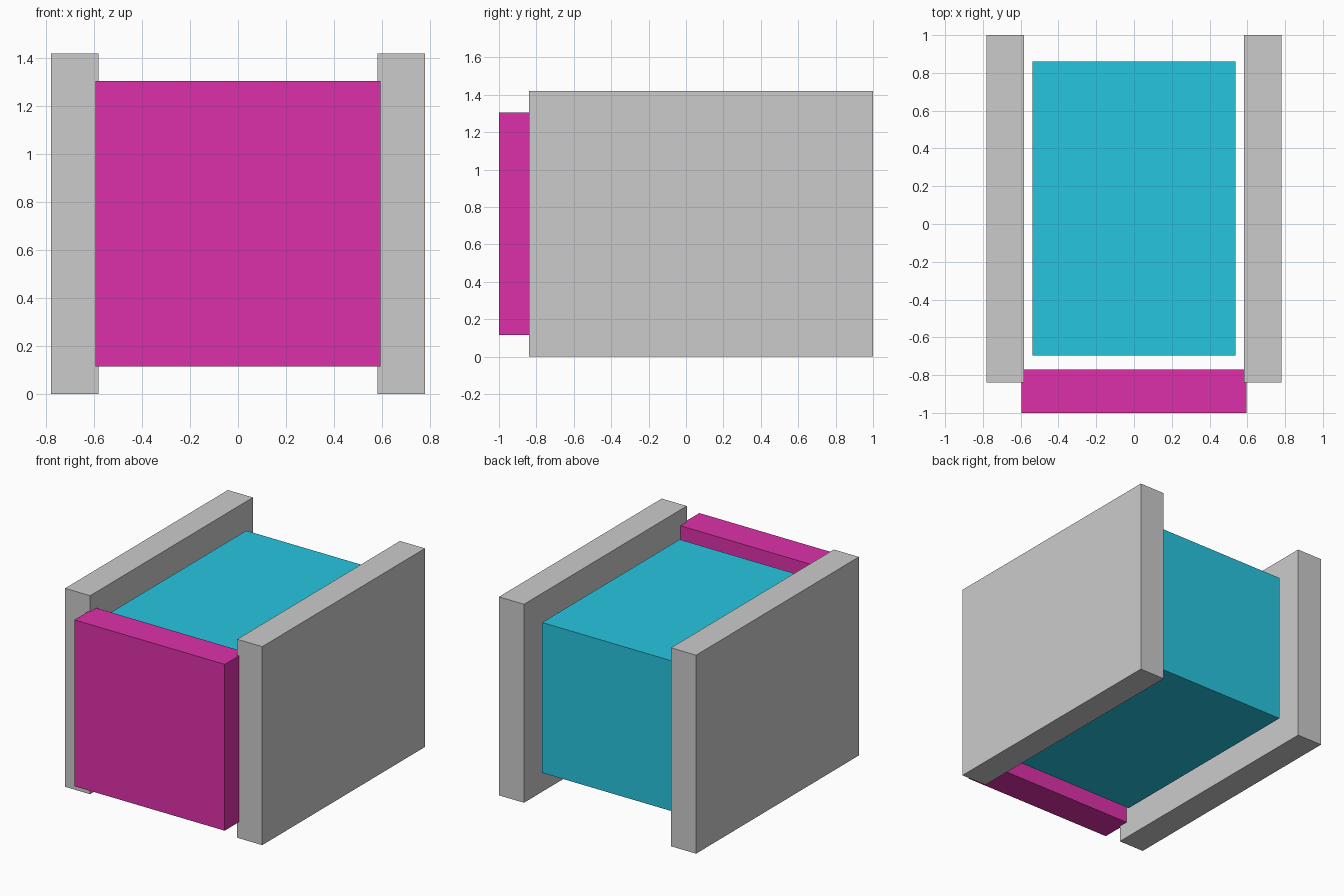
import bpy

if "Cube" in bpy.data.objects:
    bpy.data.objects.remove(bpy.data.objects["Cube"])


def box(name, x, y, z, color=None):
    """Axis-aligned box from (min, max) ranges."""
    ranges = (x, y, z)
    bpy.ops.mesh.primitive_cube_add(size=1, location=[(a + b) / 2 for a, b in ranges])
    ob = bpy.context.object
    ob.name = ob.data.name = name
    ob.scale = [b - a for a, b in ranges]
    bpy.ops.object.transform_apply(location=False, rotation=False, scale=True)
    if color:
        mat = bpy.data.materials.new(name + "_color")
        mat.diffuse_color = (*color, 1)
        mat.use_nodes = True
        mat.node_tree.nodes["Principled BSDF"].inputs["Base Color"].default_value = mat.diffuse_color
        ob.data.materials.append(mat)
    return ob


# Main body block
box("body", (-0.537, 0.537), (-0.695, 0.86), (0.173, 1.248), (0.02, 0.56, 0.74))

# Front panel, slightly overlapping the side panels
box("front_panel", (-0.595, 0.595), (-1.0, -0.77), (0.115, 1.305), (0.73, 0.03, 0.40))

# Tall side panels
for side, (x0, x1) in (("left", (-0.78, -0.582)), ("right", (0.582, 0.78))):
    box(side + "_side_panel", (x0, x1), (-0.84, 1.0), (0.0, 1.42))
